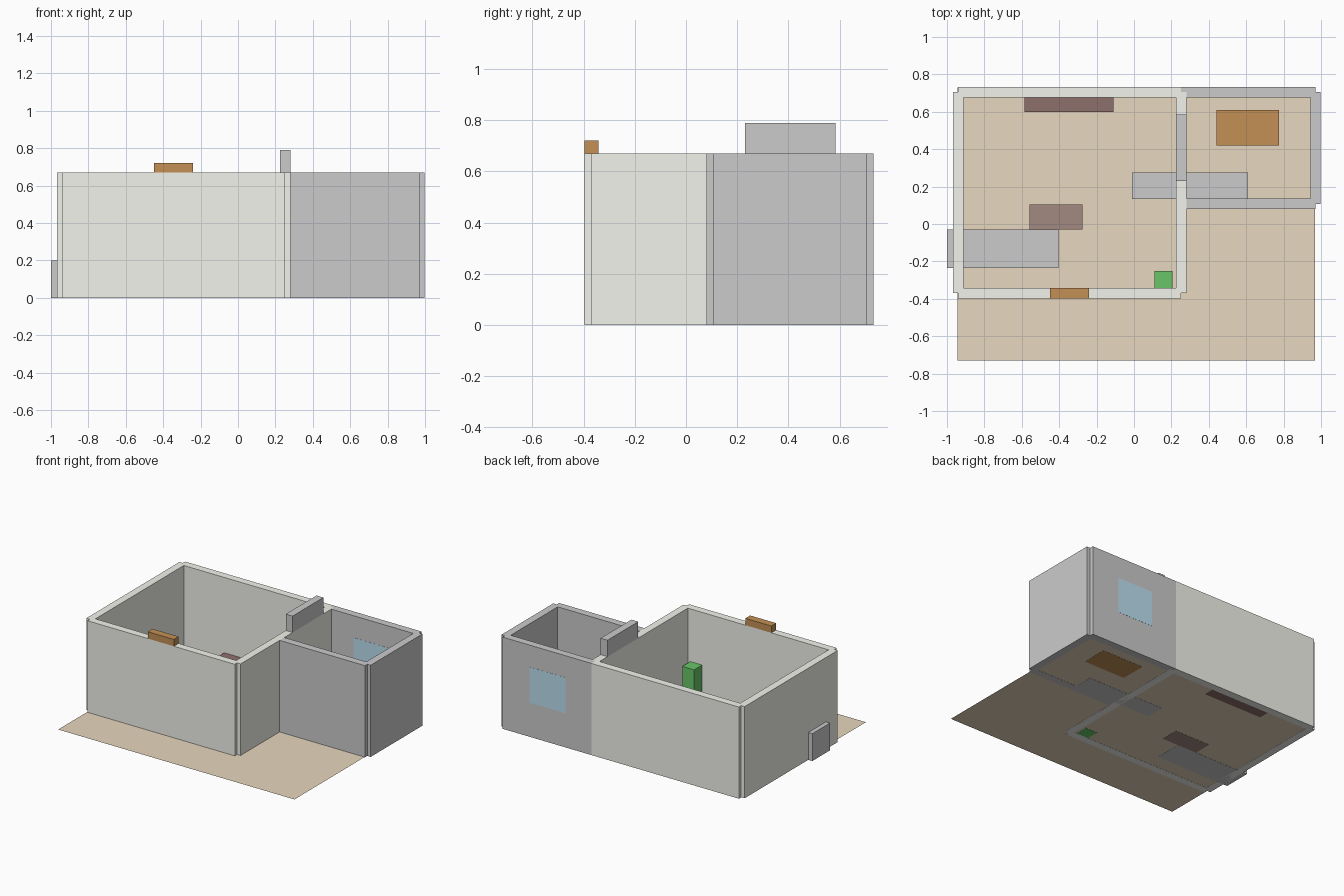
import bpy

if "Cube" in bpy.data.objects:
    bpy.data.objects.remove(bpy.data.objects["Cube"])

H = 0.67    # wall height
T = 0.0275  # half wall thickness


def mat(name, r, g, b):
    m = bpy.data.materials.new(name)
    m.diffuse_color = (r, g, b, 1)
    m.use_nodes = True
    m.node_tree.nodes["Principled BSDF"].inputs["Base Color"].default_value = m.diffuse_color
    return m


PLASTER = mat("plaster", 0.90, 0.90, 0.85)
FLOOR = mat("floor_tan", 0.80, 0.68, 0.52)
WOOD = mat("warm_wood", 0.55, 0.28, 0.09)
DARK = mat("dark_wood", 0.27, 0.16, 0.15)
MID = mat("mid_wood", 0.36, 0.25, 0.22)
GREEN = mat("leaf_green", 0.14, 0.56, 0.14)
GLASS = mat("pale_glass", 0.50, 0.75, 0.88)


def box(name, x0, x1, y0, y1, z0, z1, material=None):
    bpy.ops.mesh.primitive_cube_add(size=1, location=((x0 + x1) / 2, (y0 + y1) / 2, (z0 + z1) / 2))
    ob = bpy.context.object
    ob.name = name
    ob.scale = (x1 - x0, y1 - y0, z1 - z0)
    bpy.ops.object.transform_apply(location=False, rotation=False, scale=True)
    if material:
        ob.data.materials.append(material)
    return ob


def wall(name, xa, ya, xb, yb, material=None):
    # wall along a centre line, ends stop at the centre of the neighbouring wall
    if ya == yb:
        return box(name, xa, xb, ya - T, ya + T, 0, H, material)
    return box(name, xa - T, xa + T, ya, yb, 0, H, material)


# floor sheet, a hair above the bases
bpy.ops.mesh.primitive_plane_add(size=1, location=(0.0125, 0, 0.001))
floor = bpy.context.object
floor.name = "floor"
floor.scale = (1.91, 1.46, 1)
floor.data.materials.append(FLOOR)

# large room
L, R, F, B = -0.94, 0.2525, -0.37, 0.705
wall("large_room_front_wall", L, F, R, F, PLASTER)
wall("large_room_back_wall", L, B, R, B, PLASTER)
wall("large_room_left_wall", L, F, L, B, PLASTER)
wall("large_room_right_wall", R, F, R, B, PLASTER)

# small room, sharing the dividing wall
wall("small_room_front_wall", R + T, 0.1075, 0.97, 0.1075)
wall("small_room_back_wall", R, B, 0.97, B)
wall("small_room_right_wall", 0.97, 0.1075, 0.97, B)

# parts standing proud of the wall tops
box("front_door_head", -0.45, -0.24, F - T, F + T, H, 0.72, WOOD)
box("inner_opening_head", R - T, R + T, 0.23, 0.585, H, 0.79)

# window in the small room's back wall
box("small_room_window", 0.46, 0.75, B - T - 0.001, B + T + 0.001, 0.25, 0.51, GLASS)

# furniture
box("sofa", -1.0, -0.405, -0.235, -0.03, 0, 0.20)
box("coffee_table", -0.56, -0.275, -0.03, 0.105, 0, 0.10, MID)
box("media_stand", -0.585, -0.11, 0.6, 0.6775, 0, 0.12, DARK)
box("plant", 0.11, 0.205, -0.3425, -0.25, 0, 0.285, GREEN)
box("dining_table", 0.44, 0.775, 0.42, 0.61, 0, 0.18, WOOD)
box("counter", -0.01, 0.61, 0.135, 0.275, 0, 0.21)
